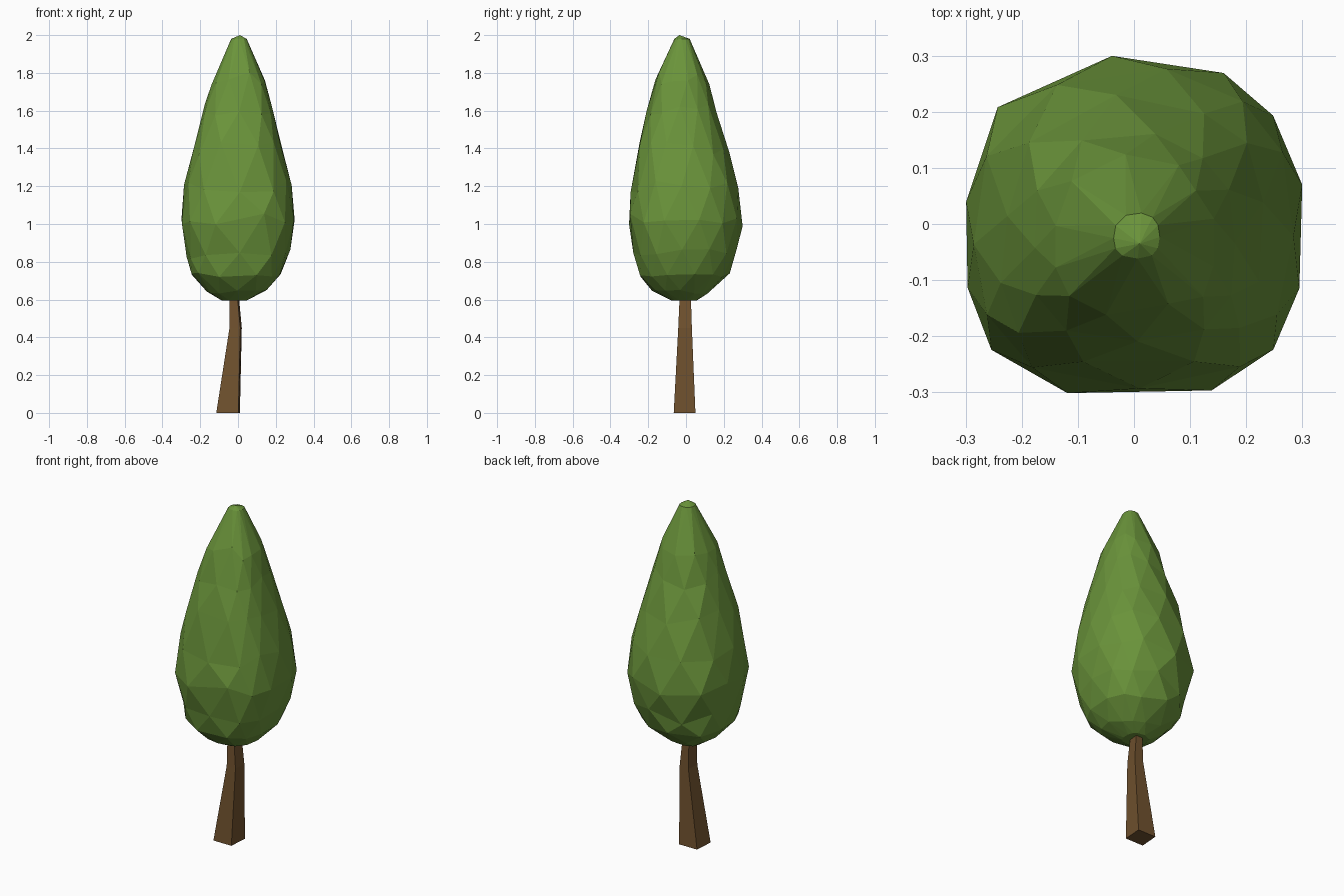
import bpy, bmesh, random
from mathutils import Vector

if "Cube" in bpy.data.objects:
    bpy.data.objects.remove(bpy.data.objects["Cube"])

random.seed(4)


def material(name, rgb):
    m = bpy.data.materials.new(name)
    m.diffuse_color = (*rgb, 1)
    m.use_nodes = True
    m.node_tree.nodes["Principled BSDF"].inputs["Base Color"].default_value = m.diffuse_color
    return m


def finish(bm, name, mat):
    bmesh.ops.recalc_face_normals(bm, faces=bm.faces)
    me = bpy.data.meshes.new(name)
    bm.to_mesh(me)
    bm.free()
    me.materials.append(mat)
    ob = bpy.data.objects.new(name, me)
    bpy.context.collection.objects.link(ob)
    return ob


leaf_green = material("leaf green", (0.145, 0.295, 0.043))
bark_brown = material("bark brown", (0.165, 0.085, 0.028))

# Crown: rounded-square section swept up a teardrop profile
SECTION = [(-.04, .305), (.16, .27), (.25, .195), (.30, .07), (.295, -.115), (.25, -.225),
           (.14, -.30), (-.12, -.305), (-.255, -.225), (-.30, -.115), (-.30, .04), (-.245, .21)]
N = len(SECTION)
# height, scale of section, centre x, centre y
PROFILE = [(0.595, 0.22, -.02, -.01), (0.64, 0.50, -.01, -.02), (0.73, 0.78, -.01, -.01),
           (0.84, 0.90, 0, 0), (1.02, 1.0, 0, 0), (1.20, 0.94, 0, 0), (1.40, 0.78, 0, -.015),
           (1.60, 0.61, 0, -.02), (1.77, 0.45, .005, -.023), (1.98, 0.135, .005, -.02)]


def at_height(z):
    """Scale and centre of the crown at height z."""
    for a, b in zip(PROFILE, PROFILE[1:]):
        if z <= b[0]:
            t = max(0, (z - a[0]) / (b[0] - a[0]))
            return [p + (q - p) * t for p, q in zip(a[1:], b[1:])]
    return PROFILE[-1][1:]


bm = bmesh.new()
rings = []
for k, row in enumerate(PROFILE):
    wobble = 0.035 if 3 <= k <= 8 else 0.012 if k in (1, 2) else 0
    ring = []
    for i in range(N):
        p = Vector(SECTION[i])
        if k % 2:  # stagger every other ring by half a side
            p = (p + Vector(SECTION[(i + 1) % N])) * 0.51
        z = row[0] + random.uniform(-wobble, wobble)
        s, cx, cy = at_height(z)
        ring.append(bm.verts.new((cx + p.x * s, cy + p.y * s, z)))
    rings.append(ring)
for k, (lo, hi) in enumerate(zip(rings, rings[1:])):
    for i in range(N):
        j = (i + 1) % N
        if k % 2 == 0:
            bm.faces.new((lo[i], lo[j], hi[i]))
            bm.faces.new((lo[j], hi[j], hi[i]))
        else:
            bm.faces.new((lo[i], hi[j], hi[i]))
            bm.faces.new((lo[i], lo[j], hi[j]))
bm.faces.new(rings[0])
tip = bm.verts.new((.01, -.035, 2.0))
for i in range(N):
    bm.faces.new((rings[-1][i], rings[-1][(i + 1) % N], tip))
finish(bm, "crown", leaf_green)

# Trunk: bent four-sided post, its top hidden in the crown
bm = bmesh.new()
prev = None
for z, x0, x1, y0, y1 in [(0, -.115, .01, -.065, .05), (.45, -.045, .02, -.041, .031),
                          (.70, -.045, -.003, -.03, .023)]:
    ring = [bm.verts.new(c) for c in ((x0, y0, z), (x1 - .008, y0, z), (x1, y1, z), (x0 + .008, y1, z))]
    if prev:
        for i in range(4):
            j = (i + 1) % 4
            bm.faces.new((prev[i], prev[j], ring[j], ring[i]))
    else:
        bm.faces.new(ring)
    prev = ring
bm.faces.new(prev)
finish(bm, "trunk", bark_brown)
